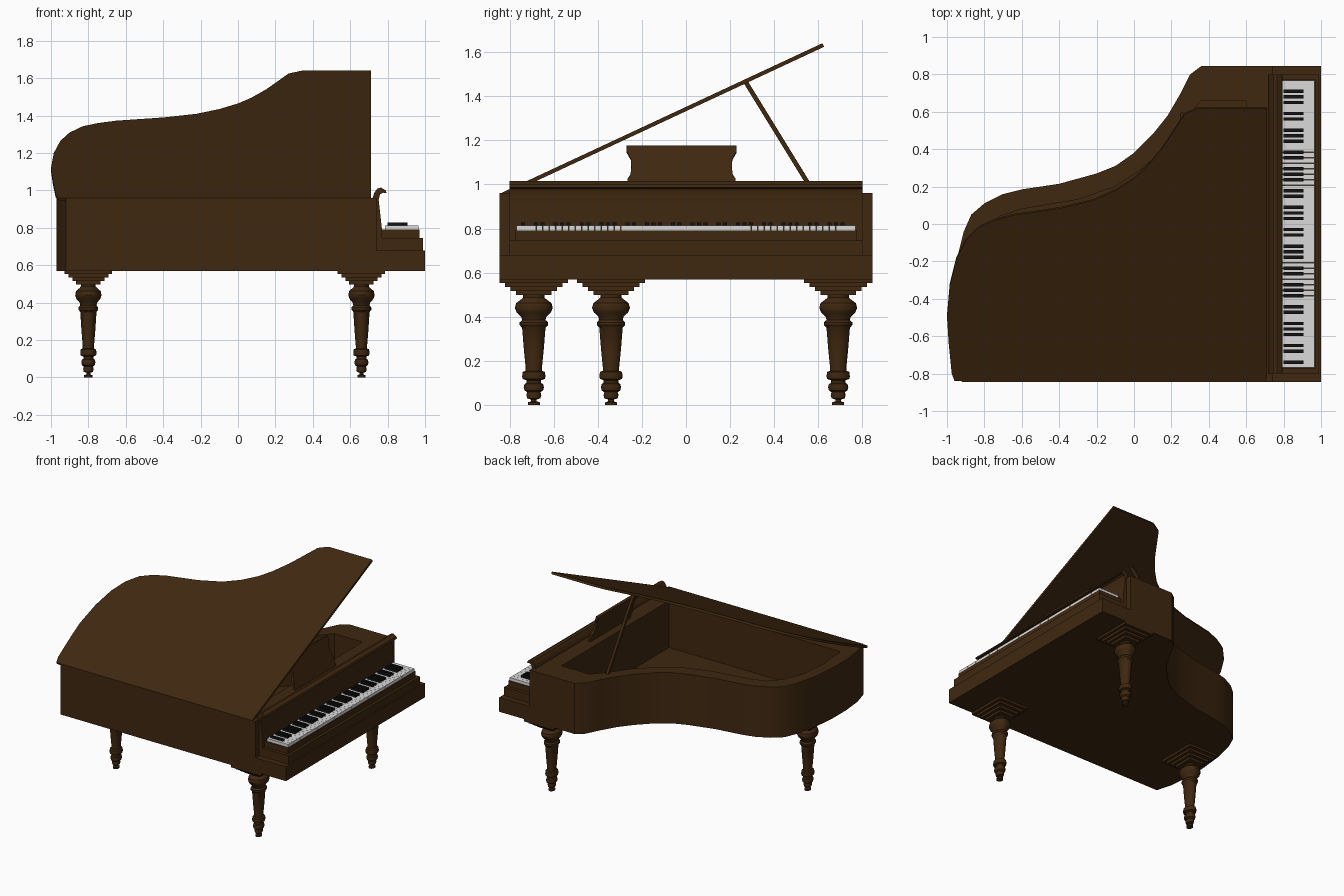
import bpy, bmesh, math
from mathutils import Vector, Matrix

cube = bpy.data.objects.get("Cube")
if cube:
    bpy.data.objects.remove(cube, do_unlink=True)


def material(name, color):
    m = bpy.data.materials.new(name)
    m.use_nodes = True
    m.diffuse_color = color
    bsdf = m.node_tree.nodes["Principled BSDF"]
    bsdf.inputs["Base Color"].default_value = color
    bsdf.inputs["Roughness"].default_value = 0.6
    return m


WOOD = material("dark walnut", (0.05, 0.021, 0.005, 1))
IVORY = material("ivory white", (0.7, 0.7, 0.7, 1))
EBONY = material("ebony black", (0.006, 0.006, 0.006, 1))


def finish(name, bm, mat, smooth=False):
    bmesh.ops.recalc_face_normals(bm, faces=bm.faces[:])
    mesh = bpy.data.meshes.new(name)
    bm.to_mesh(mesh)
    bm.free()
    mesh.materials.append(mat)
    ob = bpy.data.objects.new(name, mesh)
    bpy.context.collection.objects.link(ob)
    if smooth:
        bpy.ops.object.select_all(action='DESELECT')
        ob.select_set(True)
        bpy.context.view_layer.objects.active = ob
        bpy.ops.object.shade_smooth_by_angle(angle=math.radians(35))
    return ob


def add_box(bm, x0, x1, y0, y1, z0, z1):
    place = Matrix.Translation(((x0 + x1) / 2, (y0 + y1) / 2, (z0 + z1) / 2))
    size = Matrix.Diagonal((x1 - x0, y1 - y0, z1 - z0, 1))
    bmesh.ops.create_cube(bm, size=1, matrix=place @ size)


def box(name, *bounds):
    bm = bmesh.new()
    add_box(bm, *bounds)
    return finish(name, bm, WOOD)


def extrude(name, loops, vec, smooth=False):
    """Fill the loops (later ones are holes) and push the face along vec."""
    bm = bmesh.new()
    edges = []
    for loop in loops:
        vs = [bm.verts.new(p) for p in loop]
        if len(loops) == 1:
            bm.faces.new(vs)
        else:
            edges += [bm.edges.new((a, b)) for a, b in zip(vs, vs[1:] + vs[:1])]
    if edges:
        normal = Vector(vec).normalized()
        bmesh.ops.triangle_fill(bm, use_beauty=True, edges=edges, normal=normal)
    new = bmesh.ops.extrude_face_region(bm, geom=bm.faces[:], use_keep_orig=True)
    moved = [v for v in new["geom"] if isinstance(v, bmesh.types.BMVert)]
    bmesh.ops.translate(bm, verts=moved, vec=vec)
    return finish(name, bm, WOOD, smooth)


# Case: curved rim around an open well, with a floor
outer = [(.74, .845), (.36, .845), (.3, .8), (.25, .7), (.18, .58), (.1, .48), (0, .38),
         (-.1, .31), (-.2, .27), (-.4, .215), (-.6, .185), (-.7, .16), (-.8, .11),
         (-.87, .05), (-.91, -.04), (-.95, -.2), (-.97, -.4), (-.97, -.56),
         (-.955, -.72), (-.92, -.845), (.74, -.845)]
inner = [(.6, .66), (.36, .66), (.27, .56), (.18, .43), (.05, .3), (-.1, .2), (-.3, .13),
         (-.6, .08), (-.72, .04), (-.8, -.05), (-.86, -.2), (-.88, -.42), (-.86, -.65),
         (.6, -.65)]
BED, TOP = .57, .96
extrude("case_rim", [[(x, y, BED) for x, y in loop] for loop in (outer, inner)],
        (0, 0, TOP - BED), True)
extrude("case_floor", [[(x, y, BED) for x, y in inner]], (0, 0, .03))

# Raised lid, described by its height along the length
lid = [(.71, TOP), (.71, 1.64), (.34, 1.64), (.27, 1.625), (.2, 1.575), (.15, 1.54),
       (.07, 1.495), (0, 1.465), (-.1, 1.435), (-.22, 1.41), (-.4, 1.39), (-.65, 1.373),
       (-.75, 1.36), (-.83, 1.343), (-.9, 1.31), (-.95, 1.265), (-.985, 1.2),
       (-1, 1.12), (-.99, 1.05), (-.975, .98), (-.96, TOP)]
tilt = math.radians(25)
extrude("lid", [[(x, -.84 + (z - TOP) / math.tan(tilt), z) for x, z in lid]],
        Vector((0, math.sin(tilt), -math.cos(tilt))) * .018, True)

# Lid prop
foot, head = Vector((.26, .587, .95)), Vector((.25, .27, 1.465))
axis = head - foot
bm = bmesh.new()
bmesh.ops.create_cube(bm, size=1, matrix=Matrix.Translation((foot + head) / 2)
                      @ axis.to_track_quat('Z', 'X').to_matrix().to_4x4()
                      @ Matrix.Diagonal((.02, .02, axis.length, 1)))
finish("lid_prop", bm, WOOD)

# Fallboard with a curled top edge
curl = [(.72, .745), (.72, .96), (.73, .99), (.745, 1.01), (.765, 1.015), (.79, 1),
        (.795, .985), (.775, .988), (.76, .98), (.752, .95), (.77, .79), (.77, .745)]
extrude("fallboard", [[(x, -.8, z) for x, z in curl]], (0, 1.6, 0), True)

# Music desk with waisted sides, leaning back
side = [(-.265, .96), (-.265, 1.02), (-.252, 1.04), (-.248, 1.07), (-.25, 1.11),
        (-.27, 1.145), (-.27, 1.17)]
desk = side + [(-.04 - y, z) for y, z in reversed(side)]
extrude("music_desk", [[(.66 - (z - TOP) * .35, y, z) for y, z in desk]], (.018, 0, .006))

# Key bed steps
box("key_bed", .74, 1, -.845, .845, BED, .68)
box("key_frame", .74, .99, -.8, .8, .68, .745)
box("key_slip", .77, .97, -.775, .775, .745, .79)

# Keys, lowest note at the -y end
START, COUNT = -.768, 52
step = -2 * START / COUNT
white, black = bmesh.new(), bmesh.new()
for i in range(COUNT):
    y = START + i * step
    add_box(white, .785, .965, y + .0005, y + step - .0005, .79, .813)
    if i and i % 7 in (1, 3, 4, 6, 0):
        add_box(black, .8, .905, y - .009, y + .009, .8, .828)
finish("white_keys", white, IVORY)
finish("black_keys", black, EBONY)

# Turned legs under stepped pads, slightly narrower along x
turning = [(0, 0), (.027, 0), (.027, .012), (.013, .016), (.013, .025), (.03, .03),
           (.034, .045), (.03, .058), (.042, .066), (.046, .08), (.042, .095), (.033, .1),
           (.033, .112), (.05, .118), (.053, .13), (.05, .15), (.037, .155), (.037, .17),
           (.045, .25), (.053, .35), (.064, .362), (.064, .375), (.053, .385), (.057, .4),
           (.078, .42), (.086, .44), (.08, .462), (.058, .478), (.048, .487), (.048, .505)]
SIDES, SQUEEZE = 24, .82
legs = {"front_leg": (.66, -.69), "back_leg": (.66, .69), "tail_leg": (-.8, -.34)}
for name, (cx, cy) in legs.items():
    bm = bmesh.new()
    vs = [bm.verts.new((r, 0, z)) for r, z in turning]
    es = [bm.edges.new(pair) for pair in zip(vs, vs[1:])]
    bmesh.ops.spin(bm, geom=vs + es, cent=(0, 0, 0), axis=(0, 0, 1),
                   angle=math.tau, steps=SIDES, use_duplicate=False)
    bmesh.ops.remove_doubles(bm, verts=bm.verts[:], dist=.0005)
    bmesh.ops.transform(bm, verts=bm.verts[:], matrix=Matrix.Translation((cx, cy, 0))
                        @ Matrix.Diagonal((SQUEEZE, 1, 1, 1)))
    finish(name, bm, WOOD, True)
    bm = bmesh.new()
    for k, half in enumerate((.155, .13, .105, .08)):
        top = BED - k * .018
        hx = half * SQUEEZE
        add_box(bm, cx - hx, cx + hx, cy - half, cy + half, top - .018, top)
    finish(name + "_pad", bm, WOOD)
